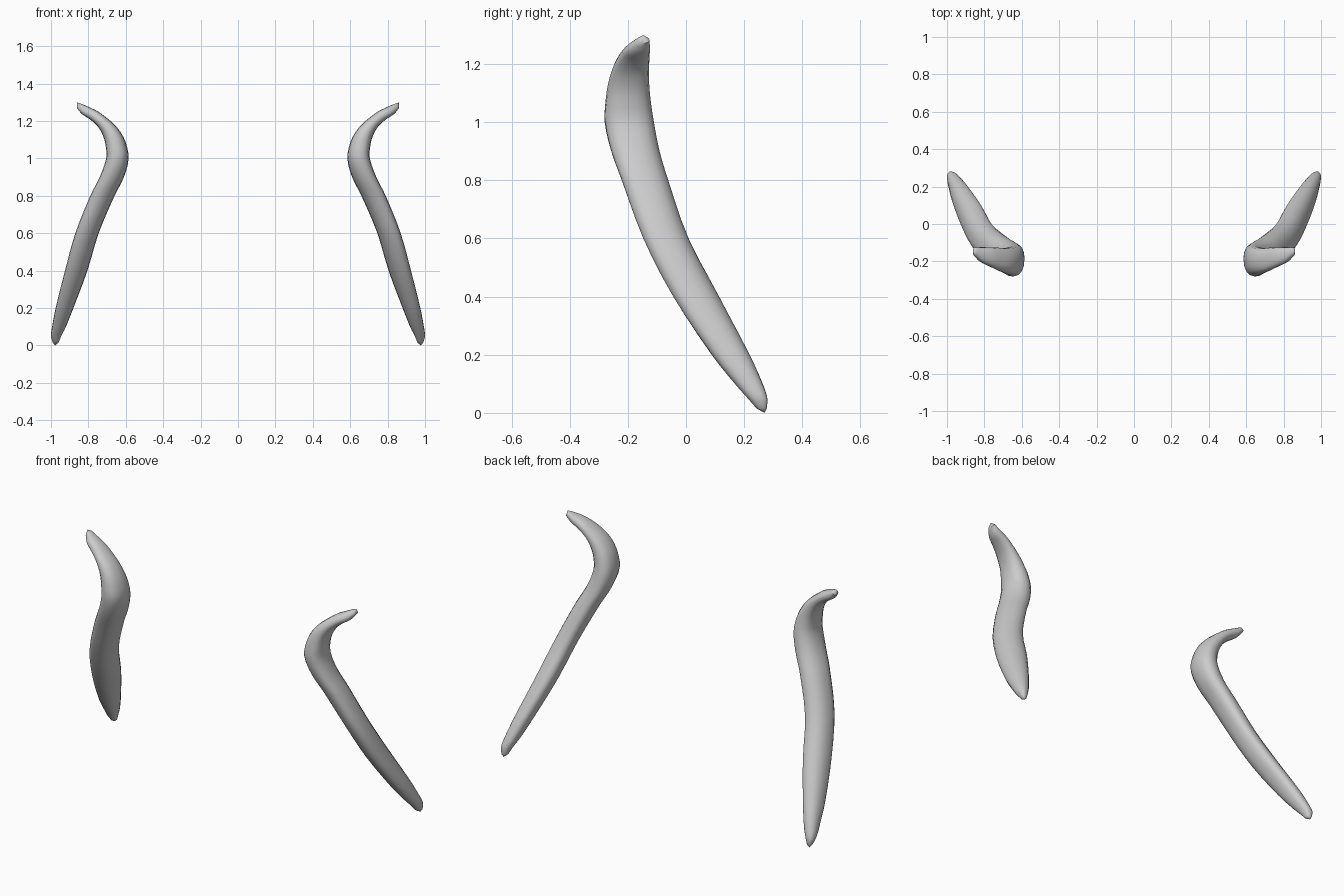
import bpy
import bmesh
from math import sin, cos, pi, radians, copysign

if "Cube" in bpy.data.objects:
    bpy.data.objects.remove(bpy.data.objects["Cube"], do_unlink=True)

grey = bpy.data.materials.new("light grey")
grey.use_nodes = True
grey.diffuse_color = (0.6, 0.6, 0.6, 1)
bsdf = grey.node_tree.nodes["Principled BSDF"]
bsdf.inputs["Base Color"].default_value = (0.6, 0.6, 0.6, 1)
bsdf.inputs["Roughness"].default_value = 0.7

SIDES = 16
STEPS = 3
SQUARENESS = 0.85
# Cross-sections: height, x from, x to, y from, y to, skew in degrees, tilt
SECTIONS = [
    (0.015, 0.96, 0.99, 0.243, 0.278, 10, 0),
    (0.05, 0.945, 1.0, 0.212, 0.28, 8, 0),
    (0.10, 0.92, 0.994, 0.168, 0.264, 4, 0),
    (0.20, 0.88, 0.975, 0.088, 0.219, -4, 0),
    (0.40, 0.805, 0.925, -0.045, 0.115, -12, 0),
    (0.60, 0.745, 0.87, -0.148, 0.01, -12, 0),
    (0.80, 0.66, 0.79, -0.222, -0.06, -10, 0),
    (0.90, 0.61, 0.74, -0.258, -0.09, -9, 0),
    (1.00, 0.585, 0.705, -0.28, -0.11, -6, 0),
    (1.08, 0.602, 0.708, -0.276, -0.122, -4, -0.2),
    (1.14, 0.644, 0.72, -0.266, -0.127, 0, -0.6),
    (1.19, 0.698, 0.746, -0.25, -0.127, 0, -1),
    (1.23, 0.75, 0.79, -0.227, -0.125, 0, -1.1),
    (1.257, 0.80, 0.835, -0.203, -0.124, 0, -1.1),
    (1.282, 0.84, 0.862, -0.17, -0.126, 0, -1),
]
LOWER_TIP = (0.978, 0.27, 0.0)
UPPER_TIP = (0.86, -0.146, 1.299)


def smooth_sections():
    """Insert spline-interpolated sections between the given ones."""
    result = []
    last = len(SECTIONS) - 1
    for k in range(last):
        p, q = SECTIONS[k], SECTIONS[k + 1]
        before, after = SECTIONS[max(k - 1, 0)], SECTIONS[min(k + 2, last)]
        h = q[0] - p[0]
        for step in range(STEPS):
            t = step / STEPS
            section = [p[0] + h * t]
            for o, a, b, n in list(zip(before, p, q, after))[1:]:
                m0 = (b - o) / (q[0] - before[0]) * h
                m1 = (n - a) / (after[0] - p[0]) * h
                section.append(a + t * m0 + t**2 * (3 * (b - a) - 2 * m0 - m1)
                               + t**3 * (2 * (a - b) + m0 + m1))
            result.append(section)
    return result + [SECTIONS[-1]]


def squared(v):
    return copysign(abs(v) ** SQUARENESS, v)


def ring_points(z, x0, x1, y0, y1, skew, tilt):
    a, b = (x1 - x0) / 2, (y1 - y0) / 2
    for i in range(SIDES):
        t = 2 * pi * i / SIDES
        across = a * squared(cos(t))
        yield ((x0 + x1) / 2 + across,
               (y0 + y1) / 2 + b * squared(sin(t + radians(skew))),
               z + tilt * across)


def curved_horn(name, side):
    """Sweep the sections into a closed horn on one side of the model."""
    bm = bmesh.new()

    def vert(p):
        return bm.verts.new((side * p[0], p[1], p[2]))

    rings = [[vert(p) for p in ring_points(*s)] for s in smooth_sections()]
    low, high = vert(LOWER_TIP), vert(UPPER_TIP)
    for i in range(SIDES):
        j = (i + 1) % SIDES
        for r, q in zip(rings, rings[1:]):
            bm.faces.new((r[i], r[j], q[j], q[i]))
        bm.faces.new((low, rings[0][j], rings[0][i]))
        bm.faces.new((high, rings[-1][i], rings[-1][j]))
    bmesh.ops.recalc_face_normals(bm, faces=bm.faces)
    mesh = bpy.data.meshes.new(name)
    bm.to_mesh(mesh)
    bm.free()
    mesh.materials.append(grey)
    obj = bpy.data.objects.new(name, mesh)
    bpy.context.collection.objects.link(obj)
    bpy.ops.object.select_all(action="DESELECT")
    obj.select_set(True)
    bpy.context.view_layer.objects.active = obj
    bpy.ops.object.shade_smooth_by_angle(angle=radians(40))


# Mirrored pair of horns
curved_horn("left_horn", 1)
curved_horn("right_horn", -1)
